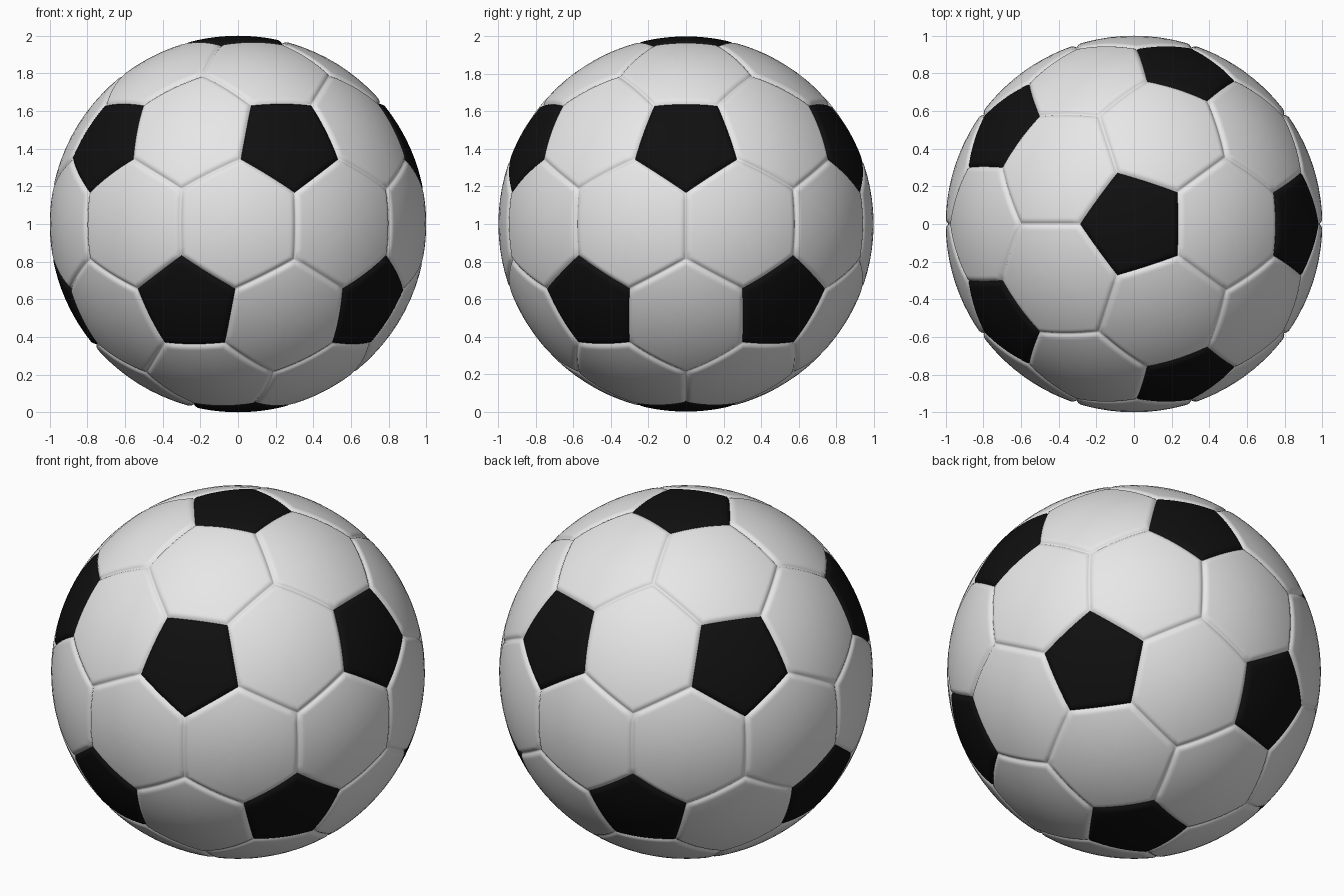
import bpy, bmesh, math
from itertools import combinations
from mathutils import Vector

cube = bpy.data.objects.get("Cube")
if cube:
    bpy.data.objects.remove(cube)

RADIUS = 1.0
CENTRE = Vector((0, 0, RADIUS))
PENTAGON_ANGLE = math.radians(16.8)   # centre to corner of a dark panel
SEAM_DEPTH = 0.014
SEAM_WIDTH = 0.03
SEGMENTS = 8                          # cuts along each panel edge


def make_material(name, value):
    mat = bpy.data.materials.new(name)
    mat.use_nodes = True
    colour = (value, value, value, 1)
    mat.diffuse_color = colour
    bsdf = mat.node_tree.nodes["Principled BSDF"]
    bsdf.inputs["Base Color"].default_value = colour
    bsdf.inputs["Roughness"].default_value = 0.6
    return mat


def ring_point(azimuth, height):
    flat = math.sqrt(1 - height * height)
    a = math.radians(azimuth)
    return Vector((flat * math.cos(a), flat * math.sin(a), height))


# Centres of the twelve dark panels
h = 1 / math.sqrt(5)
hubs = [Vector((0, 0, 1)), Vector((0, 0, -1))]
for k in range(5):
    hubs.append(ring_point(72 * k, h))
    hubs.append(ring_point(72 * k + 36, -h))


def adjacent(a, b):
    return abs(a.dot(b) - h) < 0.01


def corner(hub, junction):
    """Corner of a dark panel on the way from its centre to a seam junction."""
    side = (junction - hub * hub.dot(junction)).normalized()
    return hub * math.cos(PENTAGON_ANGLE) + side * math.sin(PENTAGON_ANGLE)


# Points where three light panels meet
junctions = [(t, (t[0] + t[1] + t[2]).normalized()) for t in combinations(hubs, 3)
             if all(adjacent(a, b) for a, b in combinations(t, 2))]


def touching(*wanted):
    return [j for t, j in junctions if all(any(w is v for v in t) for w in wanted)]


def sorted_loop(points, axis):
    """Order points counter-clockwise around an outward axis."""
    u = axis.orthogonal().normalized()
    v = axis.cross(u)
    return sorted(points, key=lambda p: math.atan2(p.dot(v), p.dot(u)))


def seam_radius(distance):
    """Rounded drop into the seam close to the panel border."""
    x = max(0.0, 1 - distance / SEAM_WIDTH)
    return RADIUS - SEAM_DEPTH * x * x


def add_panel(bm, points, axis):
    """Curved panel made of rings running from its centre to its border."""
    loop = sorted_loop(points, axis)
    border = []
    for a, b in zip(loop, loop[1:] + loop[:1]):
        border += [a.lerp(b, i / SEGMENTS).normalized() for i in range(SEGMENTS)]
    apothem = min((p - axis).length for p in border)
    insets = [SEAM_WIDTH * f for f in (1.3, 1, 0.75, 0.5, 0.25, 0)]
    steps = [0.2, 0.4, 0.6, 0.75] + [1 - d / apothem for d in insets]
    hub = bm.verts.new(CENTRE + axis * RADIUS)
    previous = None
    for t in steps:
        r = seam_radius((1 - t) * apothem)
        ring = [bm.verts.new(CENTRE + axis.lerp(p, t).normalized() * r) for p in border]
        for i in range(len(ring)):
            j = (i + 1) % len(ring)
            if previous:
                bm.faces.new((previous[i], ring[i], ring[j], previous[j]))
            else:
                bm.faces.new((hub, ring[i], ring[j]))
        previous = ring


def make_object(name, panels, mat):
    bm = bmesh.new()
    for points, axis in panels:
        add_panel(bm, points, axis)
    bmesh.ops.remove_doubles(bm, verts=bm.verts, dist=0.0005)
    for f in bm.faces:
        f.smooth = True
    mesh = bpy.data.meshes.new(name)
    bm.to_mesh(mesh)
    bm.free()
    mesh.materials.append(mat)
    obj = bpy.data.objects.new(name, mesh)
    bpy.context.collection.objects.link(obj)
    return obj


# Five-sided dark panels
dark = [([corner(p, j) for j in touching(p)], p) for p in hubs]

# Six-sided light panels, one between each pair of neighbouring dark panels
light = []
for p, q in combinations(hubs, 2):
    if adjacent(p, q):
        ends = touching(p, q)
        points = ends + [corner(c, j) for c in (p, q) for j in ends]
        light.append((points, (p + q).normalized()))

make_object("pentagon_panels", dark, make_material("black leather", 0.005))
make_object("hexagon_panels", light, make_material("white leather", 0.8))
